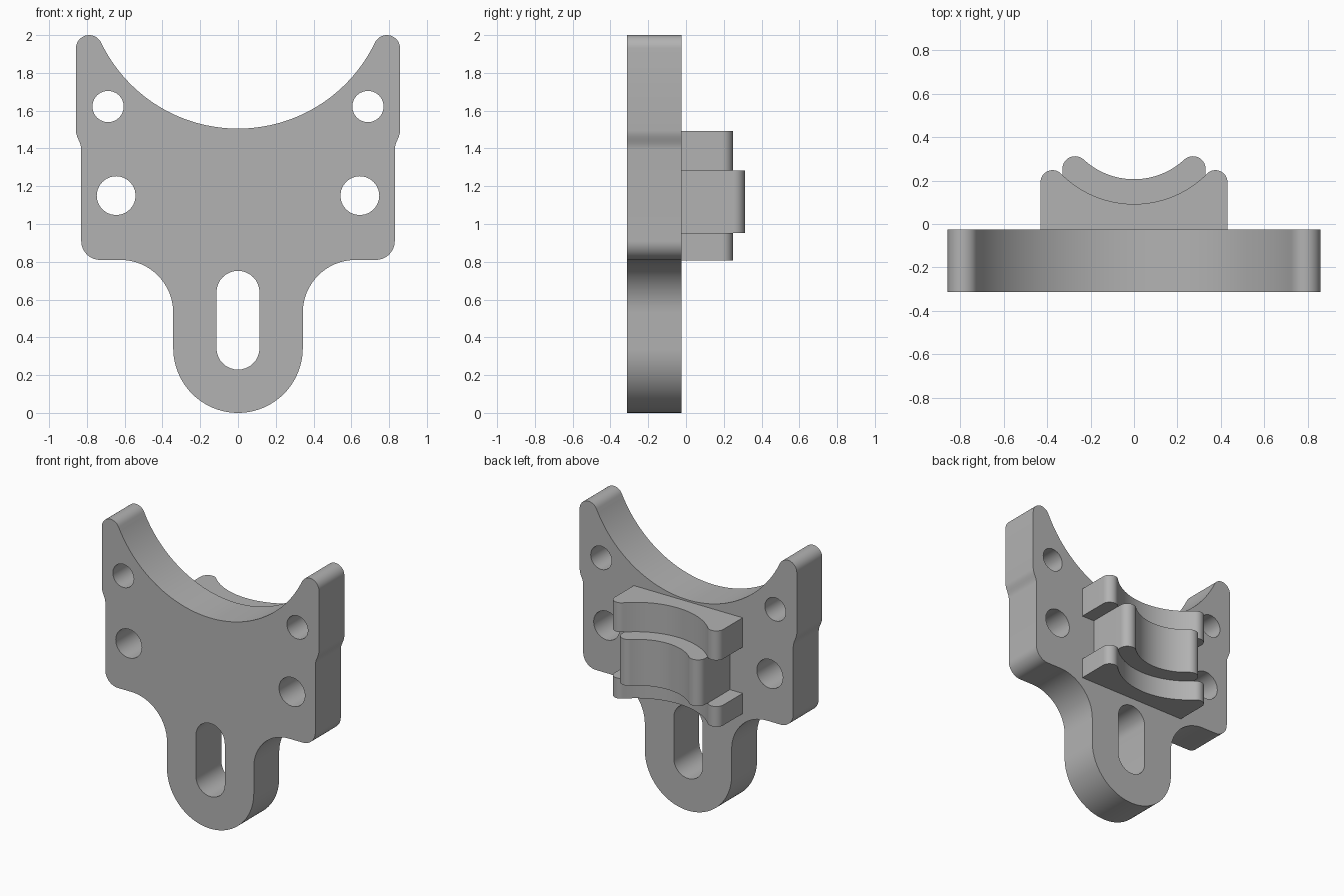
import bpy
import bmesh
from math import cos, sin, pi, radians, atan2, degrees
from mathutils import Vector

cube = bpy.data.objects.get("Cube")
if cube:
    bpy.data.objects.remove(cube, do_unlink=True)

grey = bpy.data.materials.new("plain grey")
grey.use_nodes = True
GREY = (0.45, 0.45, 0.45, 1)
grey.diffuse_color = GREY
grey.node_tree.nodes["Principled BSDF"].inputs["Base Color"].default_value = GREY


def arc(cx, cy, r, start, end, n=16):
    angles = [radians(start + (end - start) * i / n) for i in range(n + 1)]
    return [(cx + r * cos(a), cy + r * sin(a)) for a in angles]


def mirrored(half):
    """Close a right-hand half outline by mirroring it across x = 0."""
    return half + [(-x, y) for x, y in reversed(half) if x > 1e-4]


def saddle_edge(tip_x, tip_y, tip_r, low):
    """Rounded horn that runs tangentially into a hollow whose lowest point is low."""
    drop = tip_y - low
    big_r = (tip_x ** 2 + drop ** 2 - tip_r ** 2) / (2 * (tip_r + drop))
    centre = low + big_r
    turn = degrees(atan2(centre - tip_y, -tip_x))
    return (arc(tip_x, tip_y, tip_r, 0, turn)
            + arc(0, centre, big_r, turn - 180, -90, 32)[1:])


def extrude(name, loops, place, depth):
    """Fill an outline with holes and extrude it into a solid part."""
    bm = bmesh.new()
    edges = []
    for loop in loops:
        verts = [bm.verts.new(place(*p)) for p in loop]
        edges += [bm.edges.new((v, verts[i - 1])) for i, v in enumerate(verts)]
    bmesh.ops.triangle_fill(bm, use_beauty=True, edges=edges)
    result = bmesh.ops.extrude_face_region(bm, geom=bm.faces[:])
    moved = [g for g in result["geom"] if isinstance(g, bmesh.types.BMVert)]
    bmesh.ops.translate(bm, vec=Vector(depth), verts=moved)
    bmesh.ops.recalc_face_normals(bm, faces=bm.faces[:])
    mesh = bpy.data.meshes.new(name)
    bm.to_mesh(mesh)
    bm.free()
    mesh.materials.append(grey)
    obj = bpy.data.objects.new(name, mesh)
    bpy.context.collection.objects.link(obj)
    bpy.ops.object.select_all(action="DESELECT")
    obj.select_set(True)
    bpy.context.view_layer.objects.active = obj
    bpy.ops.object.shade_smooth_by_angle(angle=radians(30))
    return obj


# Mounting plate: rounded tongue, shoulders, side step, horns and top hollow
BACK = -0.025
FRONT = -0.312
tongue = arc(0, 0.343, 0.343, -90, 0, 24)
fillet = arc(0.623, 0.53, 0.28, 180, 90)
corner = arc(0.73, 0.91, 0.1, -90, 0)
step = [(0.844 - 0.014 * cos(pi * i / 6), 1.395 + 0.1 * i / 6) for i in range(7)]
horn = saddle_edge(0.788, 1.93, 0.07, 1.505)
outline = mirrored(tongue + fillet + corner + step + horn)

# Four bolt holes and the long slot
holes = [arc(side * x, z, r, 0, 345, 23)
         for side in (-1, 1)
         for x, z, r in ((0.688, 1.622, 0.083), (0.645, 1.15, 0.103))]
slot = arc(0, 0.343, 0.114, 180, 360) + arc(0, 0.638, 0.114, 0, 180)

extrude("mounting_plate", [outline] + holes + [slot],
        lambda x, z: (x, FRONT, z), (0, BACK - FRONT, 0))


# Cradle on the back: two wide saddles around a narrower, deeper one
def saddle(name, tip, low, bottom, top):
    tip_x, tip_y, tip_r = tip
    half = [(tip_x + tip_r, BACK)] + saddle_edge(tip_x, tip_y, tip_r, low)
    extrude(name, [mirrored(half)], lambda x, y: (x, y, bottom), (0, 0, top - bottom))


WIDE = (0.375, 0.193, 0.055)
NARROW = (0.271, 0.253, 0.059)
saddle("lower_saddle", WIDE, 0.092, 0.808, 0.953)
saddle("middle_saddle", NARROW, 0.206, 0.953, 1.283)
saddle("upper_saddle", WIDE, 0.092, 1.283, 1.493)
